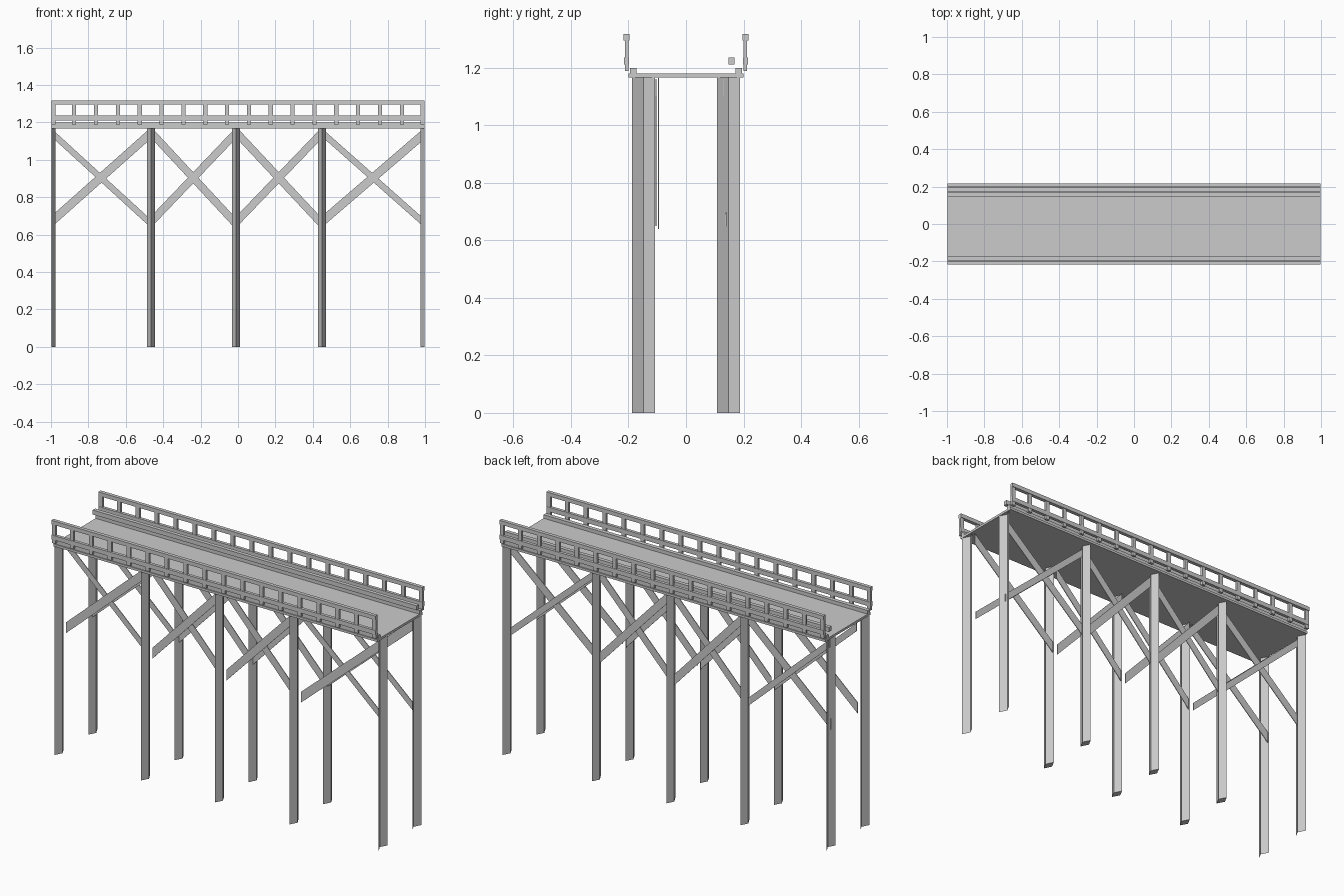
import bpy

if "Cube" in bpy.data.objects:
    bpy.data.objects.remove(bpy.data.objects["Cube"])

def mesh(name, verts, faces):
    me = bpy.data.meshes.new(name)
    me.from_pydata(verts, [], faces)
    me.update()
    ob = bpy.data.objects.new(name, me)
    bpy.context.collection.objects.link(ob)
    return ob

def prism(name, bottom, top, caps=True, closed=True):
    n = len(bottom)
    faces = [(i, (i + 1) % n, n + (i + 1) % n, n + i) for i in range(n if closed else n - 1)]
    if caps:
        faces += [tuple(reversed(range(n))), tuple(range(n, 2 * n))]
    return mesh(name, bottom + top, faces)

def box(name, x0, x1, y0, y1, z0, z1):
    ring = [(x0, y0), (x1, y0), (x1, y1), (x0, y1)]
    return prism(name, [(x, y, z0) for x, y in ring], [(x, y, z1) for x, y in ring])

L = 0.998
DECK = 1.167

# Deck and curbs
box("deck", -L, L, -0.2, 0.2, DECK, 1.18)
box("front_curb", -L, L, -0.195, -0.173, DECK, 1.2)
box("back_curb", -L, L, 0.172, 0.194, DECK, 1.2)

# Railings with evenly spaced posts
for side, s in (("front", -1), ("back", 1)):
    def rail(name, x0, x1, a, b, z0, z1):
        box(f"{side}_{name}", x0, x1, min(s * a, s * b), max(s * a, s * b), z0, z1)
    rail("top_rail", -L, L, 0.197, 0.217, 1.296, 1.318)
    rail("lower_rail", -L, L, 0.198, 0.215, 1.211, 1.236)
    for i in range(18):
        x = max(-L + 0.011, min(L - 0.011, (i - 8.5) * 0.1168))
        rail("post", x - 0.011, x + 0.011, 0.2, 0.213, 1.19, 1.297)

# Extra beam inside the back railing
box("inner_beam", -L, L, 0.147, 0.168, 1.211, 1.236)

# Diamond section legs, cut to open halves at the two ends
LEG_X = [-0.998, -0.466, -0.01, 0.449, 0.998]
for side, yc in (("front", -0.148), ("back", 0.148)):
    for i, x in enumerate(LEG_X):
        ring = [(x, yc - 0.04), (x + 0.021, yc), (x, yc + 0.04), (x - 0.021, yc)]
        if i == 0:
            ring = ring[:3]
        if i == 4:
            ring = [ring[2], ring[3], ring[0]]
        full = len(ring) == 4
        prism(f"{side}_leg", [(a, b, 0) for a, b in ring],
              [(a, b, DECK) for a, b in ring], caps=full, closed=full)

# Flat crossed braces in every bay
def brace(name, x0, z0, x1, z1, y, h):
    t = 0.002
    prof = [(x0, z0 - h), (x1, z1 - h), (x1, z1 + h), (x0, z0 + h)]
    prism(name, [(x, y + t, z) for x, z in prof], [(x, y - t, z) for x, z in prof])

for side, y in (("front", -0.1), ("back", 0.135)):
    for i in range(4):
        a = LEG_X[i] + 0.012
        b = LEG_X[i + 1] - 0.012
        thin = 0.022 if i in (0, 3) else 0.03
        brace(f"{side}_falling_brace", a, 1.135, b, 0.67, y + 0.004, thin)
        brace(f"{side}_rising_brace", a, 0.68, b, 1.132, y - 0.004, 0.03)
